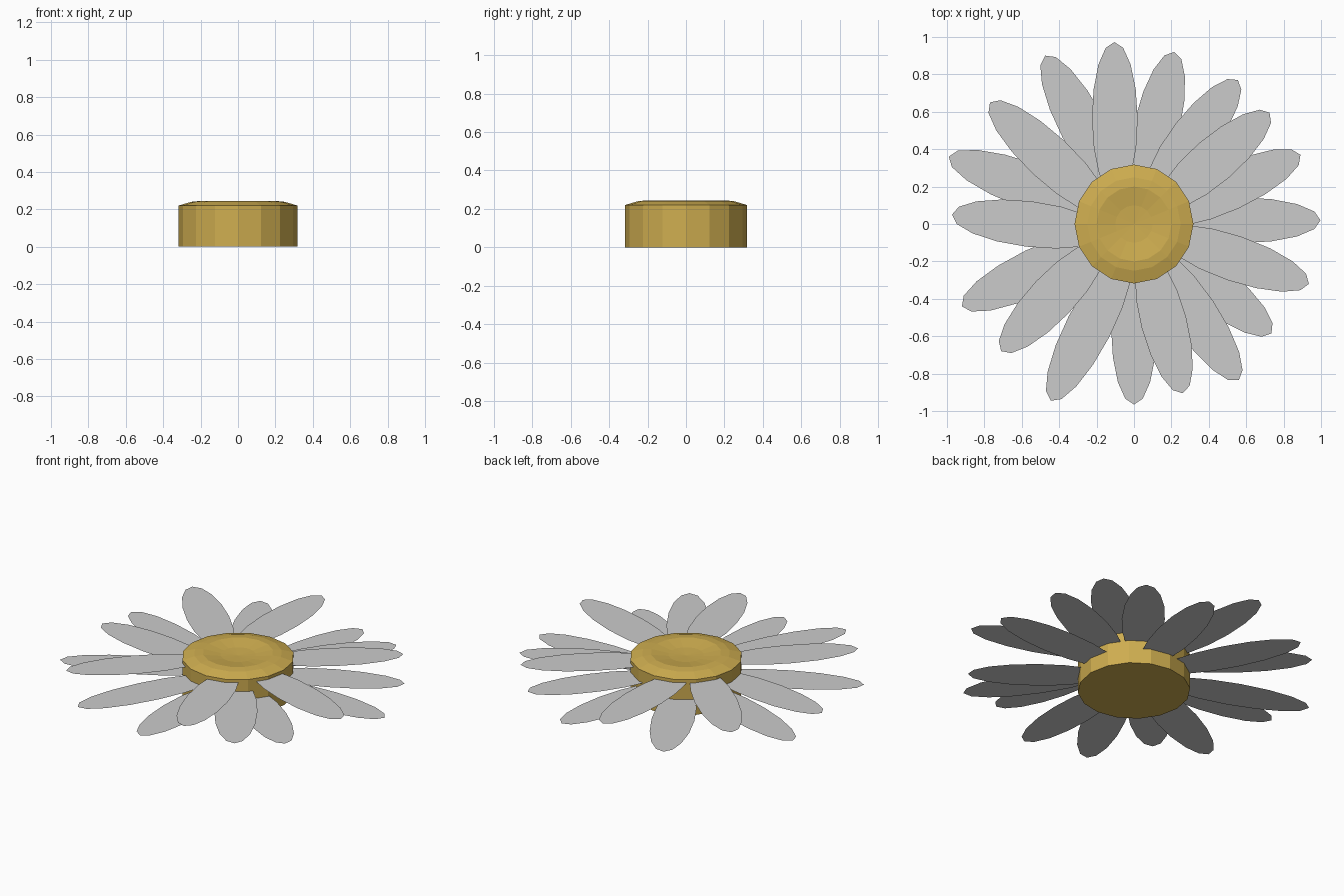
import bpy, bmesh, math
from mathutils import Vector

if "Cube" in bpy.data.objects:
    bpy.data.objects.remove(bpy.data.objects["Cube"])

LOW, MID, HIGH = 0.095, 0.145, 0.20   # three petal layers


def make_object(name, bm, mat=None):
    bmesh.ops.recalc_face_normals(bm, faces=bm.faces)
    me = bpy.data.meshes.new(name)
    bm.to_mesh(me)
    bm.free()
    ob = bpy.data.objects.new(name, me)
    bpy.context.collection.objects.link(ob)
    if mat:
        me.materials.append(mat)
    return ob


# Flower centre: lathed 16-sided button with a shallow dimple
gold = bpy.data.materials.new("gold")
gold.diffuse_color = (0.62, 0.42, 0.08, 1)
gold.use_nodes = True
gold.node_tree.nodes["Principled BSDF"].inputs["Base Color"].default_value = gold.diffuse_color
profile = [(0.318, 0), (0.318, 0.22), (0.25, 0.24), (0.20, 0.245), (0.10, 0.23)]
SIDES = 16
bm = bmesh.new()
rings = []
for r, z in profile:
    rings.append([bm.verts.new((r * math.cos(2 * math.pi * i / SIDES),
                                r * math.sin(2 * math.pi * i / SIDES), z))
                  for i in range(SIDES)])
for a, b in zip(rings, rings[1:]):
    for i in range(SIDES):
        j = (i + 1) % SIDES
        bm.faces.new((a[i], a[j], b[j], b[i]))
bm.faces.new(rings[0])
mid = bm.verts.new((0, 0, 0.225))
for i in range(SIDES):
    bm.faces.new((rings[-1][i], rings[-1][(i + 1) % SIDES], mid))
make_object("flower_centre", bm, gold)


# Petal: flat elongated 16-gon from hidden root to tip
def petal(name, root, tip, z, half_width=0.122):
    root, tip = Vector(root), Vector(tip)
    centre, axis = (root + tip) / 2, (tip - root) / 2
    side = Vector((-axis.y, axis.x)).normalized() * half_width
    bm = bmesh.new()
    loop = []
    for i in range(16):
        t = 2 * math.pi * i / 16
        p = centre + axis * math.cos(t) + side * math.sin(t)
        loop.append(bm.verts.new((p.x, p.y, z)))
    face = bm.faces.new(loop)
    ob = make_object(name, bm)
    if ob.data.polygons[0].normal.z < 0:
        ob.data.flip_normals()


# tip x, tip y, layer, and root only where the petal is not radial
petals = [
    (0.997, 0.02, LOW, (0.15, 0.02)),
    (0.89, 0.37, MID, (0.13, 0.02)),
    (0.725, 0.595, HIGH, (0.13, 0.085)),
    (0.555, 0.77, MID, (0.08, 0.15)),
    (0.215, 0.92, LOW, None),
    (-0.105, 0.973, HIGH, (-0.10, 0.15)),
    (-0.475, 0.90, LOW, None),
    (-0.77, 0.65, HIGH, (-0.14, 0.06)),
    (-0.99, 0.36, LOW, None),
    (-0.973, 0.05, MID, (-0.15, -0.05)),
    (-0.92, -0.44, 0.12, None),
    (-0.71, -0.68, HIGH, (-0.16, -0.10)),
    (-0.445, -0.945, MID, (-0.035, -0.15)),
    (0.0, -0.965, LOW, None),
    (0.26, -0.905, HIGH, (0.06, -0.15)),
    (0.56, -0.835, MID, None),
    (0.735, -0.585, LOW, None),
    (0.935, -0.32, HIGH, None),
]
for n, (x, y, z, root) in enumerate(petals, 1):
    tip = Vector((x, y))
    petal(f"petal_{n:02d}", root or tip.normalized() * 0.15, tip, z)
